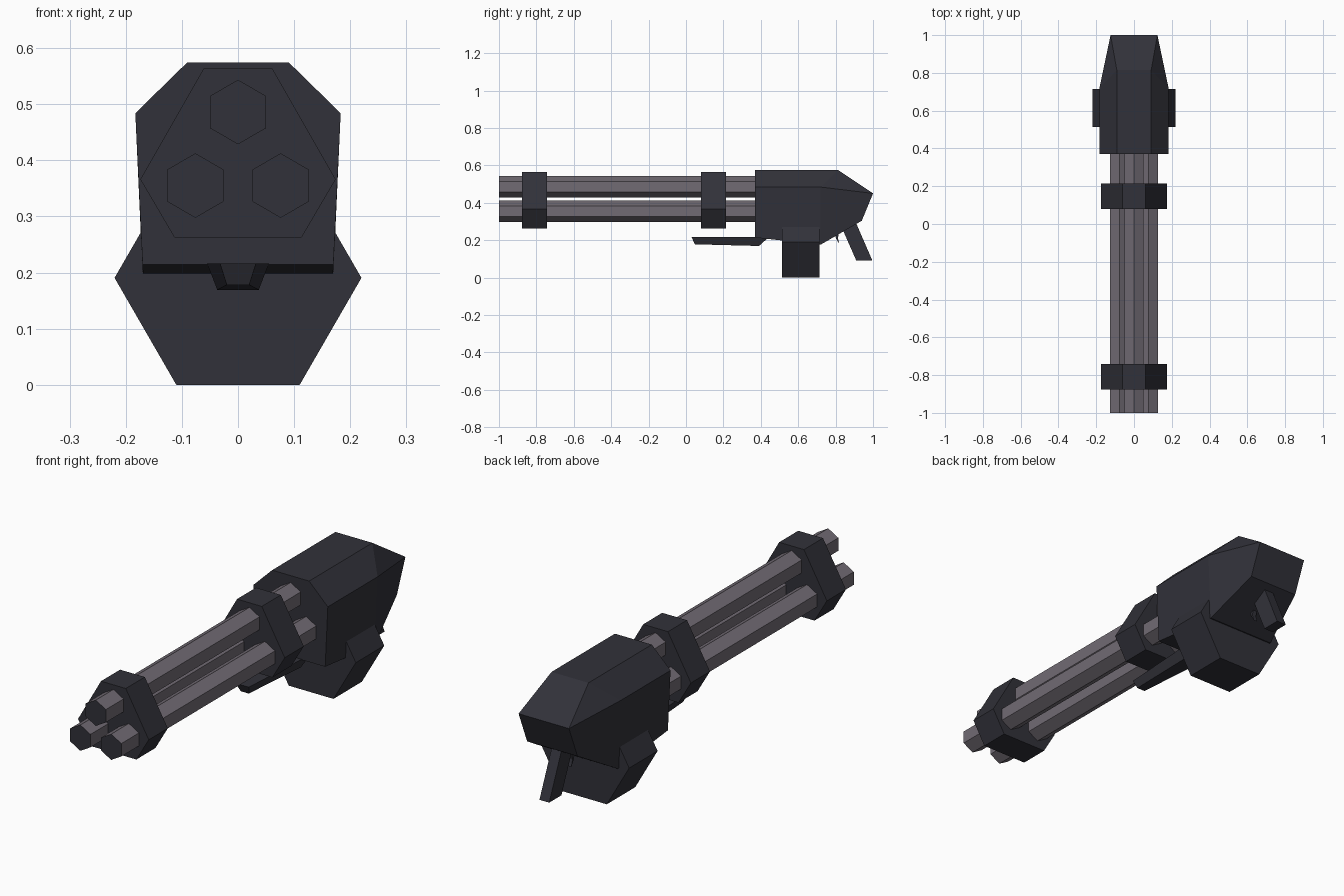
import bpy, bmesh, math

if "Cube" in bpy.data.objects:
    bpy.data.objects.remove(bpy.data.objects["Cube"])


def material(name, rgb):
    m = bpy.data.materials.new(name)
    m.diffuse_color = (*rgb, 1)
    m.use_nodes = True
    m.node_tree.nodes["Principled BSDF"].inputs["Base Color"].default_value = m.diffuse_color
    return m


DARK = material("dark gunmetal", (0.031, 0.031, 0.041))
STEEL = material("barrel steel", (0.165, 0.146, 0.172))


def loft(name, rings, mats=(DARK,)):
    """Skin a closed flat-shaded solid through rings of equal point count."""
    bm = bmesh.new()
    loops = [[bm.verts.new(p) for p in r] for r in rings]
    n = len(loops[0])
    for a, b in zip(loops, loops[1:]):
        for i in range(n):
            j = (i + 1) % n
            bm.faces.new((a[i], a[j], b[j], b[i]))
    bm.faces.new(loops[0])
    bm.faces.new(loops[-1])
    bmesh.ops.remove_doubles(bm, verts=bm.verts, dist=1e-5)
    bmesh.ops.recalc_face_normals(bm, faces=bm.faces)
    me = bpy.data.meshes.new(name)
    bm.to_mesh(me)
    bm.free()
    for m in mats:
        me.materials.append(m)
    ob = bpy.data.objects.new(name, me)
    bpy.context.collection.objects.link(ob)
    return ob


def mirrored(half):
    """Complete a right-hand half outline (x, y, z) across x = 0."""
    return half + [(-x, y, z) for x, y, z in reversed(half)]


def prism_y(name, outline, y0, y1, mats=(DARK,)):
    return loft(name, [[(x, y, z) for x, z in outline] for y in (y0, y1)], mats)


def prism_x(name, outline, w):
    return loft(name, [[(x, y, z) for y, z in outline] for x in (-w, w)])


def hexagon(cx, cz, r, start):
    return [(cx + r * math.cos(start + k * math.pi / 3),
             cz + r * math.sin(start + k * math.pi / 3)) for k in range(6)]


# Three hexagonal barrels, steel sides with dark ends
for name, cx, cz in (("barrel_top", 0, 0.486), ("barrel_left", -0.076, 0.355),
                     ("barrel_right", 0.076, 0.355)):
    ob = prism_y(name, hexagon(cx, cz, 0.0575, math.pi / 2), -1.0, 0.39, (STEEL, DARK))
    for p in ob.data.polygons:
        p.material_index = 1 if abs(p.normal.y) > 0.9 else 0

# Two clamps around the barrels
clamp = [(0.061, 0.564), (0.174, 0.366), (0.113, 0.262)]
clamp += [(-x, z) for x, z in reversed(clamp)]
prism_y("clamp_front", clamp, -0.876, -0.742)
prism_y("clamp_rear", clamp, 0.08, 0.214)

# Main housing with tapered back
loft("housing", [
    mirrored([(0.091, 0.37, 0.574), (0.183, 0.37, 0.484), (0.170, 0.37, 0.214)]),
    mirrored([(0.091, 0.815, 0.574), (0.183, 0.72, 0.484), (0.169, 0.72, 0.176)]),
    mirrored([(0.124, 1.0, 0.45), (0.124, 1.0, 0.45), (0.124, 0.94, 0.304)]),
])

# Hexagonal ammunition drum
prism_y("ammo_drum", hexagon(0, 0.1905, 0.22, 0), 0.514, 0.714)

# Fore grip under the barrels, narrow at the front
loft("fore_grip", [
    mirrored([(0.032, 0.03, 0.216), (0.020, 0.047, 0.178)]),
    mirrored([(0.055, 0.38, 0.216), (0.037, 0.39, 0.169)]),
    mirrored([(0.055, 0.44, 0.216), (0.050, 0.43, 0.205)]),
])

# Rear handle and trigger
prism_x("rear_handle", [(0.82, 0.297), (0.907, 0.297), (0.996, 0.092), (0.91, 0.092)], 0.024)
prism_x("trigger", [(0.79, 0.25), (0.82, 0.25), (0.812, 0.21), (0.82, 0.18), (0.803, 0.208)], 0.01)
